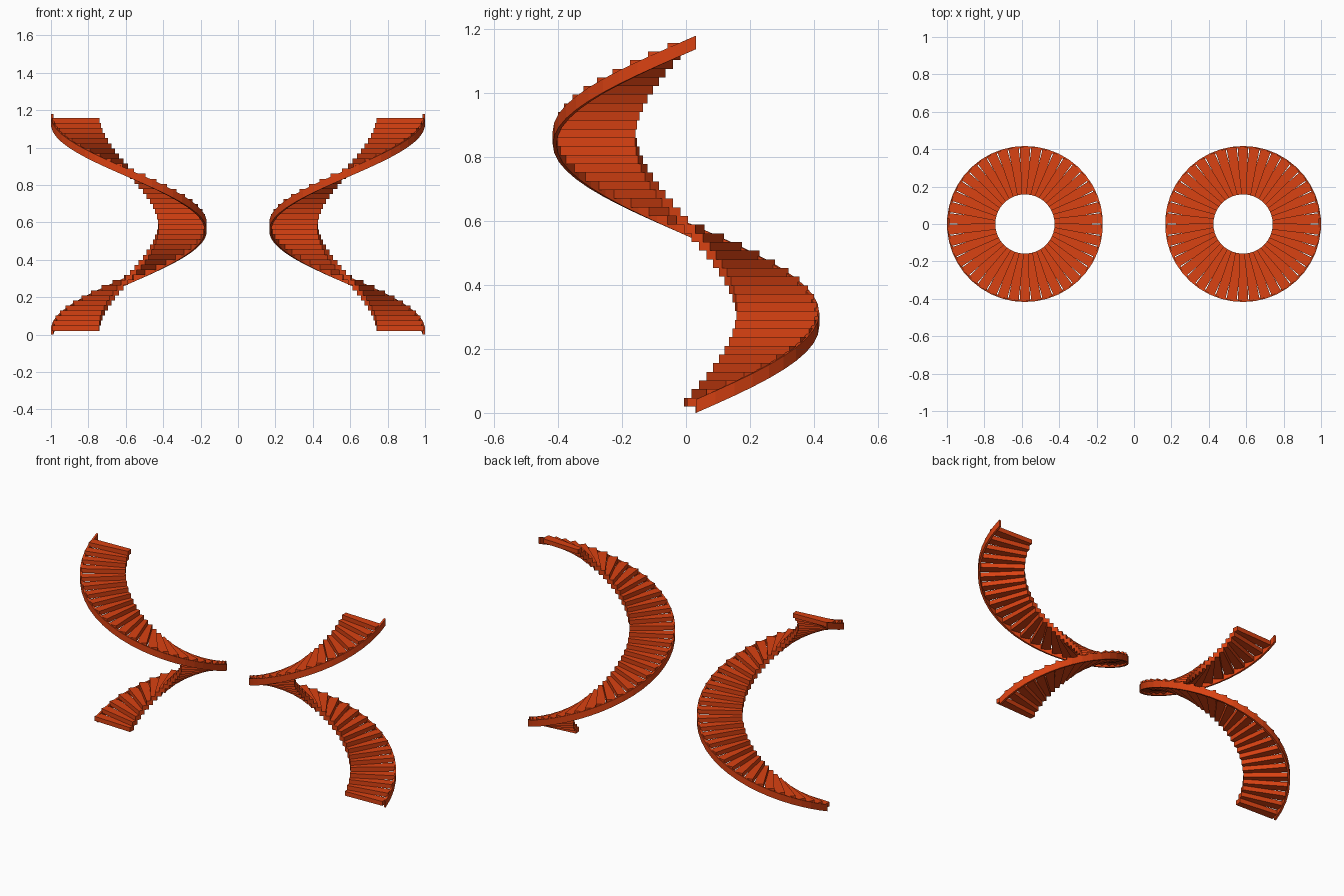
import bpy, bmesh, math
from mathutils import Matrix, Vector

if "Cube" in bpy.data.objects:
    bpy.data.objects.remove(bpy.data.objects["Cube"])

STEPS = 42
TURN = 2 * math.pi / STEPS
RISE = 1.138 / STEPS
CENTRE_X = 0.583
INNER, OUTER = 0.158, 0.417          # radii of the spiral
RAIL_THICK, RAIL_HEIGHT = 0.012, 0.042
INNER_HALF, OUTER_HALF = 0.018, 0.0275   # half widths of a tread
FIRST_STEP_Z = 0.02

paint = bpy.data.materials.new("orange_red_paint")
paint.use_nodes = True
colour = (0.70, 0.054, 0.006, 1)
paint.diffuse_color = colour
paint.node_tree.nodes["Principled BSDF"].inputs["Base Color"].default_value = colour


def finish(name, bm, side):
    """Move the spiral off centre, mirror it for the right side, make the object."""
    bmesh.ops.translate(bm, verts=bm.verts, vec=(CENTRE_X, 0, 0))
    bmesh.ops.scale(bm, verts=bm.verts, vec=(side, 1, 1))
    bmesh.ops.recalc_face_normals(bm, faces=bm.faces)
    mesh = bpy.data.meshes.new(name)
    bm.to_mesh(mesh)
    bm.free()
    mesh.materials.append(paint)
    obj = bpy.data.objects.new(name, mesh)
    bpy.context.collection.objects.link(obj)


def add_step(bm, index):
    """One tapered solid tread, turned and lifted to its place."""
    end = OUTER - RAIL_THICK / 2
    plan = [(INNER, -INNER_HALF), (end, -OUTER_HALF),
            (end, OUTER_HALF), (INNER, INNER_HALF)]
    spin = Matrix.Rotation((index + 0.5) * TURN, 3, "Z")
    z = FIRST_STEP_Z + index * RISE
    low = [bm.verts.new(spin @ Vector((x, y, z))) for x, y in plan]
    face = bm.faces.new(low)
    out = bmesh.ops.extrude_face_region(bm, geom=[face], use_keep_orig=True)
    top = [g for g in out["geom"] if isinstance(g, bmesh.types.BMVert)]
    bmesh.ops.translate(bm, verts=top, vec=(0, 0, RISE))


def build_rail(bm):
    """Rectangular band swept along the outer edge."""
    section = [(OUTER - RAIL_THICK, 0), (OUTER, 0),
               (OUTER, RAIL_HEIGHT), (OUTER - RAIL_THICK, RAIL_HEIGHT)]
    rings = []
    for i in range(STEPS + 1):
        a = (i + 0.5) * TURN
        rings.append([bm.verts.new((r * math.cos(a), r * math.sin(a), z + i * RISE))
                      for r, z in section])
    for a, b in zip(rings, rings[1:]):
        for k in range(4):
            n = (k + 1) % 4
            bm.faces.new((a[k], a[n], b[n], b[k]))
    bm.faces.new(rings[0])
    bm.faces.new(rings[-1])


for label, side in (("left", 1), ("right", -1)):
    steps = bmesh.new()
    for i in range(STEPS):
        add_step(steps, i)
    finish(label + "_spiral_steps", steps, side)
    rail = bmesh.new()
    build_rail(rail)
    finish(label + "_outer_rail", rail, side)
